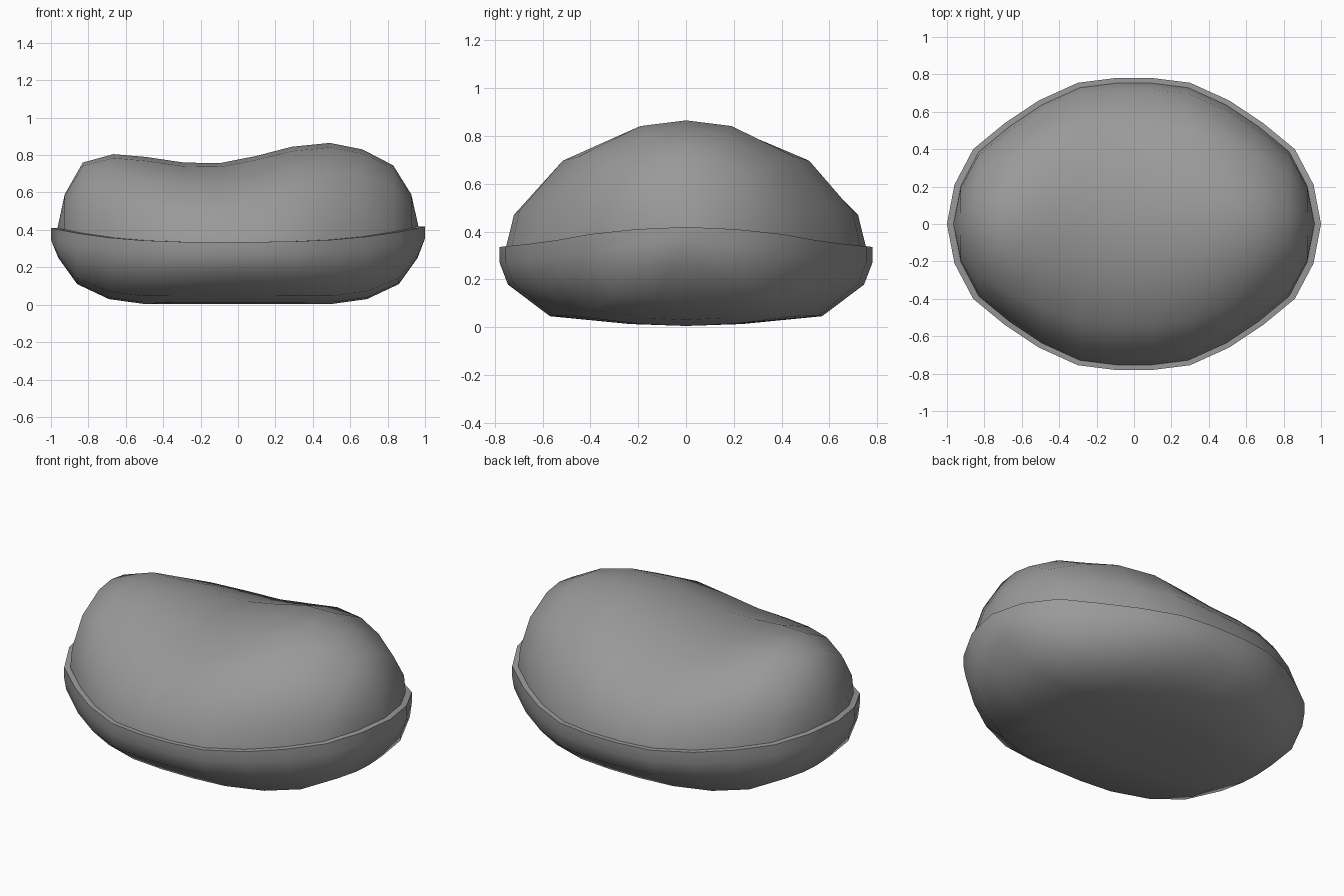
import bpy
import bmesh
import math

if "Cube" in bpy.data.objects:
    bpy.data.objects.remove(bpy.data.objects["Cube"], do_unlink=True)

RIM_INSET = 0.965
BAND = 0.065

# Half stations: x, half width, underside z, top z on the right, top z on the left
HALF_STATIONS = [
    (0.10, 0.78, 0.005, 0.757, 0.795),
    (0.30, 0.755, 0.005, 0.76, 0.845),
    (0.51, 0.66, 0.005, 0.79, 0.865),
    (0.69, 0.54, 0.03, 0.805, 0.83),
    (0.86, 0.40, 0.11, 0.76, 0.745),
    (0.96, 0.21, 0.25, 0.59, 0.59),
    (1.00, 0.0, 0.35, 0.415, 0.415),
]


def rim_height(x):
    return 0.335 + 0.08 * abs(x) ** 3 + 0.004 * x


def make_stations():
    right = [(-x, w, low, top_r) for x, w, low, top_r, top_l in reversed(HALF_STATIONS)]
    left = [(x, w, low, top_l) for x, w, low, top_r, top_l in HALF_STATIONS]
    return right + left


def dome_section(x, width, low, top):
    """Half-ellipse arch from the front rim over to the back rim."""
    rim = rim_height(x)
    height = max(top - rim, 0) if width else 0
    points = []
    for degrees in (-90, -73, -45, -17.5, 0, 17.5, 45, 73, 90):
        angle = math.radians(degrees)
        points.append((x * RIM_INSET,
                       width * RIM_INSET * math.sin(angle),
                       rim + height * math.cos(angle)))
    return points


def tray_section(x, width, low, top):
    """Flat lip, upright band and rounded belly, mirrored front to back."""
    rim = rim_height(x)
    edge = rim - BAND
    depth = edge - low if width else 0
    half = [(x * RIM_INSET, width * RIM_INSET, rim), (x, width, rim)]
    for across, down in ((1, 0), (0.955, 0.346), (0.73, 0.846), (0.3, 0.97)):
        half.append((x, width * across, edge - depth * down))
    front = [(px, -py, pz) for px, py, pz in half]
    return front + [(x, 0, edge - depth)] + half[::-1]


def loft(name, section, material, flip):
    """Skin the cross-sections of all stations with quads."""
    bm = bmesh.new()
    rows = [[bm.verts.new(p) for p in section(*s)] for s in make_stations()]
    for row, following in zip(rows, rows[1:]):
        for j in range(len(row) - 1):
            quad = [row[j], following[j], following[j + 1], row[j + 1]]
            bm.faces.new(quad[::-1] if flip else quad)
    bmesh.ops.remove_doubles(bm, verts=bm.verts, dist=0.0005)
    mesh = bpy.data.meshes.new(name)
    bm.to_mesh(mesh)
    bm.free()
    mesh.materials.append(material)
    obj = bpy.data.objects.new(name, mesh)
    bpy.context.collection.objects.link(obj)
    return obj


def smooth(obj, degrees):
    bpy.ops.object.select_all(action="DESELECT")
    obj.select_set(True)
    bpy.context.view_layer.objects.active = obj
    bpy.ops.object.shade_smooth_by_angle(angle=math.radians(degrees))


# Single grey finish
grey = bpy.data.materials.new("mid_grey")
grey.use_nodes = True
colour = (0.32, 0.32, 0.32, 1)
grey.diffuse_color = colour
grey.node_tree.nodes["Principled BSDF"].inputs["Base Color"].default_value = colour

# Saddle-topped upper body
smooth(loft("upper_body", dome_section, grey, False), 80)

# Shallow lower shell with a raised lip
smooth(loft("lower_shell", tray_section, grey, True), 65)
